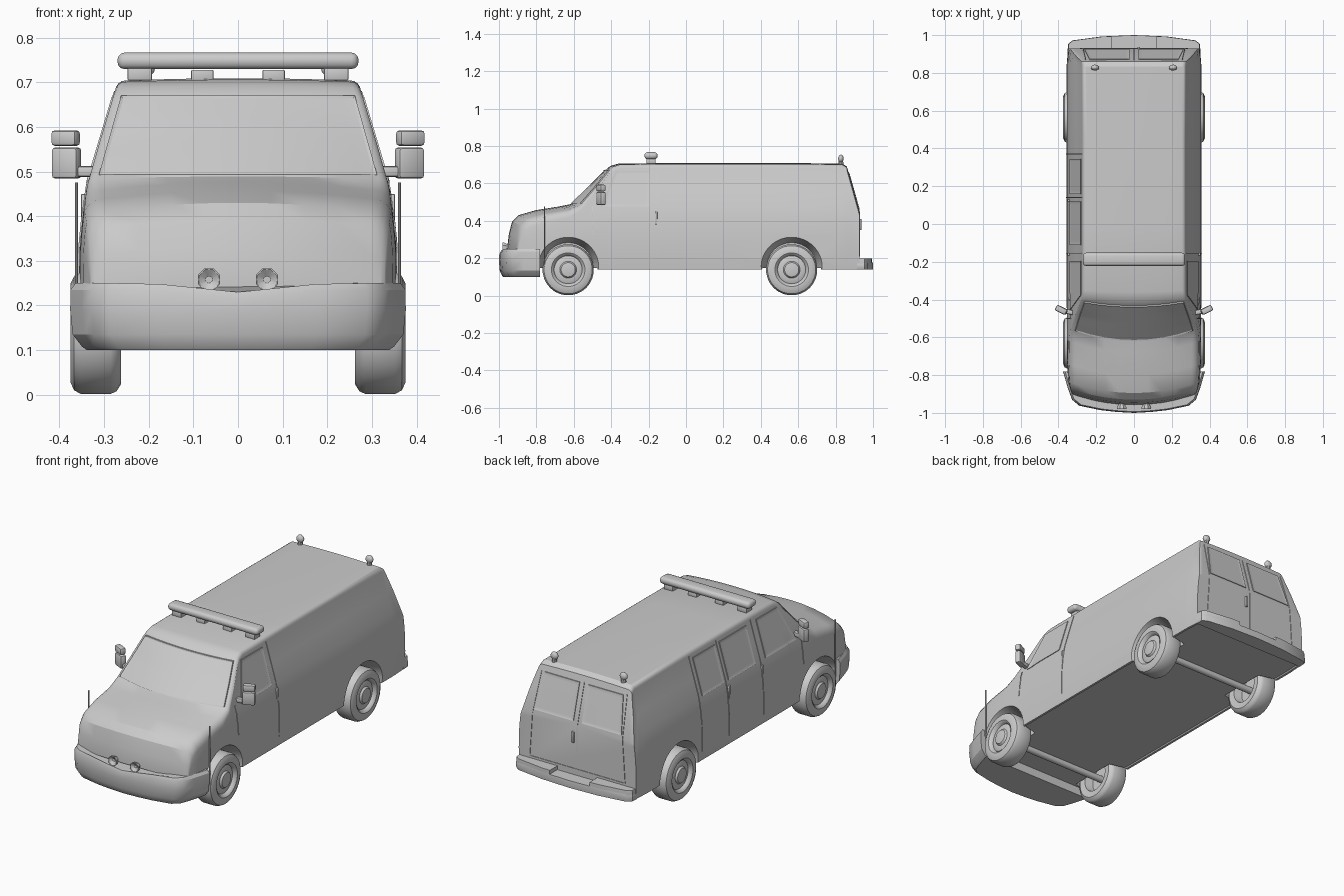
import bpy, bmesh, math
from mathutils import Vector
from mathutils.bvhtree import BVHTree

if "Cube" in bpy.data.objects:
    bpy.data.objects.remove(bpy.data.objects["Cube"])


def finish(name, bm, angle=35, recalc=True):
    if recalc:
        bmesh.ops.recalc_face_normals(bm, faces=bm.faces)
    me = bpy.data.meshes.new(name)
    bm.to_mesh(me)
    bm.free()
    ob = bpy.data.objects.new(name, me)
    bpy.context.collection.objects.link(ob)
    smooth(ob, angle)
    return ob


def smooth(ob, angle=35):
    bpy.ops.object.select_all(action='DESELECT')
    ob.select_set(True)
    bpy.context.view_layer.objects.active = ob
    bpy.ops.object.shade_smooth_by_angle(angle=math.radians(angle))


def loft(bm, rings):
    rows = [[bm.verts.new(p) for p in r] for r in rings]
    n = len(rows[0])
    for a, b in zip(rows, rows[1:]):
        for i in range(n):
            bm.faces.new((a[i], a[(i + 1) % n], b[(i + 1) % n], b[i]))
    bm.faces.new(rows[0])
    bm.faces.new(rows[-1][::-1])


def box(name, c, size, bevel=0.0, rot=0.0, segs=2):
    bm = bmesh.new()
    bmesh.ops.create_cube(bm, size=1)
    bmesh.ops.scale(bm, vec=size, verts=bm.verts)
    if bevel:
        bmesh.ops.bevel(bm, geom=bm.edges[:], offset=bevel, segments=segs, affect='EDGES', profile=0.5)
    ob = finish(name, bm)
    ob.location = c
    ob.rotation_euler.z = rot
    return ob


def lathe(name, prof, c, axis, steps):
    """Spin (distance along axis, radius) pairs; axis is 'x', '-x', 'y', '-y' or 'z'."""
    bm = bmesh.new()
    rings = []
    for d, r in prof:
        ring = []
        for i in range(steps):
            a = 2 * math.pi * (i + 0.5) / steps
            u, v = r * math.cos(a), r * math.sin(a)
            ring.append({'x': (d, u, v), '-x': (-d, u, v), '-y': (u, -d, v), 'z': (u, v, d)}[axis])
        rings.append(ring)
    loft(bm, rings)
    ob = finish(name, bm)
    ob.location = c
    return ob


# Body: cross sections along the length
WIDTH = [(.14, .352), (.2, .357), (.33, .355), (.41, .347), (.47, .338), (.68, .275), (.72, .262)]


def width(z):
    for (z0, w0), (z1, w1) in zip(WIDTH, WIDTH[1:]):
        if z <= z1:
            return w0 + (w1 - w0) * (z - z0) / (z1 - z0)
    return WIDTH[-1][1]


def section(y, top, s, r):
    crown = .018 if y < -.64 else .005
    edge = top - crown
    half = [(0, .146), (.335 * s, .146), (.34 * s, .14)]
    for t in (0, .11, .35, .5, .62, .8, 1):
        z = .14 + t * (edge - r - .14)
        half.append((width(z) * s, z))
    w1 = half[-1][0]
    for a in (22, 45, 68, 90):
        a = math.radians(a)
        half.append((w1 - r * (1 - math.cos(a)), edge - r + r * math.sin(a)))
    xe = half[-1][0]
    half += [(xe * f, edge + crown * (1 - f * f)) for f in (.75, .5, .25, 0)]
    k = .5 * max(0, min(1, (-.3 - y) / .25))
    ring = half + [(-x, z) for x, z in half[-2:0:-1]]
    return [(x, y + k * x * x, z) for x, z in ring]


STATIONS = [(-.957, .25, .92, .03), (-.947, .33, .93, .035), (-.93, .395, .95, .04),
            (-.895, .43, .975, .045), (-.8, .457, .995, .045), (-.68, .476, 1, .04),
            (-.615, .489, 1, .025), (-.52, .583, 1, .023), (-.43, .672, 1, .022),
            (-.405, .693, 1, .022), (-.36, .706, 1, .022), (0, .709, 1, .022),
            (.45, .709, 1, .022), (.835, .706, 1, .022), (.86, .69, .995, .024),
            (.89, .585, .99, .026), (.928, .45, .985, .03)]
bm = bmesh.new()
loft(bm, [section(*s) for s in STATIONS])
bmesh.ops.recalc_face_normals(bm, faces=bm.faces)
surface = BVHTree.FromBMesh(bm)
body = finish("van_body", bm)

# Wheel arches: tapered wells cut into the body
WHEEL_Y = (-.63, .565)
for y in WHEEL_Y:
    for axis in ('x', '-x'):
        cut = lathe("arch_cutter", [(.25, .135), (.345, .16), (.36, .166), (.45, .166)], (0, y, .148), axis, 40)
        cut.hide_render = True
        mod = body.modifiers.new("arch", 'BOOLEAN')
        mod.operation, mod.solver, mod.object = 'DIFFERENCE', 'EXACT', cut
        bpy.context.view_layer.objects.active = body
        bpy.ops.object.modifier_apply(modifier="arch")
        bpy.data.objects.remove(cut)
smooth(body, 29)


# Panels projected onto the body: glass with a raised frame, and door seams
def panel(name, quad, view, lift=.004, frame=.006, n=12):
    d = {'right': (-1, 0, 0), 'left': (1, 0, 0), 'back': (0, -1, 0), 'front': (0, 1, 0)}[view]
    d = Vector(d)
    q = [Vector(p) for p in quad]
    bm = bmesh.new()
    grid = []
    for j in range(n + 1):
        row = []
        for i in range(n + 1):
            u, v = i / n, j / n
            p = q[0].lerp(q[1], u).lerp(q[3].lerp(q[2], u), v)
            o = Vector((0, p.x, p.y)) if d.x else Vector((p.x, 0, p.y))
            hit = surface.ray_cast(o - d * 3, d)[0]
            row.append(bm.verts.new((hit if hit else o) - d * lift))
        grid.append(row)
    faces = [bm.faces.new((grid[j][i], grid[j][i + 1], grid[j + 1][i + 1], grid[j + 1][i]))
             for j in range(n) for i in range(n)]
    bm.normal_update()
    if faces[n].normal.dot(d) > 0:
        bmesh.ops.reverse_faces(bm, faces=faces)
    rim = [e for e in bm.edges if e.is_boundary]
    ext = bmesh.ops.extrude_edge_only(bm, edges=rim)['geom']
    bmesh.ops.translate(bm, vec=d * lift * 1.6, verts=[g for g in ext if isinstance(g, bmesh.types.BMVert)])
    if frame:
        bm.normal_update()
        bmesh.ops.inset_region(bm, faces=faces, thickness=frame, depth=-lift * .4)
    finish(name, bm, 25, False)


def seam(name, a, b, view):
    (u0, v0), (u1, v1), h = a, b, .002
    du, dv = (h, 0) if abs(v1 - v0) > abs(u1 - u0) else (0, -h)
    panel(name, [(u0 - du, v0 - dv), (u0 + du, v0 + dv), (u1 + du, v1 + dv), (u1 - du, v1 - dv)],
          view, .003, 0, 16)


panel("windshield", [(-.312, .492), (.312, .492), (.262, .67), (-.262, .67)], 'front', .008, n=16)
for view in ('right', 'left'):
    panel("front_door_window", [(-.455, .475), (-.195, .475), (-.195, .667), (-.375, .667)], view)
    seam("front_door_rear_seam", (-.155, .19), (-.155, .68), view)
    seam("front_door_front_seam", (-.5, .33), (-.5, .48), view)
for y0, y1 in ((-.11, .12), (.16, .345)):
    panel("side_door_window", [(y0, .475), (y1, .475), (y1, .667), (y0, .667)], 'left')
for y in (.14, .37):
    seam("side_door_seam", (y, .19), (y, .68), 'left')
for s in (1, -1):
    panel("rear_door_window", [(s * .025, .465), (s * .262, .465), (s * .235, .655), (s * .025, .655)], 'back')
    seam("rear_door_side_seam", (s * .285, .21), (s * .255, .66), 'back')
seam("rear_door_centre_seam", (0, .21), (0, .66), 'back')
seam("rear_door_bottom_seam", (-.285, .21), (.285, .21), 'back')

# Door handles
for x, y in ((.345, -.16), (-.345, -.16), (-.345, .125)):
    box("door_handle", (x, y, .415), (.014, .014, .07), .004)
box("rear_door_handle", (.025, .93, .38), (.014, .016, .06), .004)


# Bumpers: plan outlines stacked by height, the top edge dipping at the middle
def bumper(name, plan, levels, pivot, mirror=True, dip=0):
    if mirror:
        plan = plan + [(-x, y) for x, y in reversed(plan) if x > 0]
    top = levels[-1][0]
    bm = bmesh.new()
    loft(bm, [[(x * s, pivot + (y - pivot) * s,
                z - (dip * max(0, 1 - abs(x) / .2) if z > top - .03 else 0)) for x, y in plan]
              for z, s in levels])
    return finish(name, bm, 30)


bumper("front_bumper", [(0, -1), (.09, -.995), (.18, -.985), (.29, -.962), (.328, -.93), (.35, -.87), (.376, -.78)],
       [(.1, .9), (.108, .93), (.135, .985), (.19, 1), (.235, .997), (.25, .97)], -.78, dip=.02)
bumper("rear_bumper", [(0, 1), (.17, .993), (.325, .972), (.348, .955), (.35, .915)],
       [(.138, .99), (.145, 1), (.17, 1), (.177, .99)], .915)
for s in (1, -1):
    bumper("rear_bumper_step", [(s * .12, .994), (s * .17, .992), (s * .325, .971), (s * .347, .954),
                                (s * .349, .915), (s * .12, .915)],
           [(.165, 1), (.192, 1), (.198, .995)], .915, False)

# Wheels and axles
TYRE = [(.31, .0), (.31, .07), (.266, .08), (.262, .115), (.272, .131), (.285, .137), (.352, .137),
        (.367, .129), (.375, .112), (.375, .09), (.368, .08), (.356, .075), (.362, .058),
        (.362, .045), (.372, .038), (.375, .02), (.375, 0.001)]
for y in WHEEL_Y:
    for axis in ('x', '-x'):
        lathe("wheel", TYRE, (0, y, .138), axis, 28)
    lathe("axle", [(-.32, .018), (.32, .018)], (0, y, .136), 'x', 12)

# Roof light bar with feet
box("light_bar", (0, -.187, .748), (.54, .07, .037), .016, 0, 3)
for s in (1, -1):
    box("light_bar_outer_foot", (s * .22, -.187, .718), (.055, .05, .028), .003)
    box("light_bar_inner_foot", (s * .08, -.187, .715), (.05, .04, .026), .003)

    # Rear roof beacons
    lathe("rear_beacon", [(-.022, .001), (-.019, .01), (-.01, .019), (0, .022), (.01, .019), (.019, .01), (.022, .001)],
          (s * .207, .828, .732), 'z', 16).scale.y = .7
    lathe("beacon_stalk", [(-.02, .014), (.02, .012)], (s * .207, .828, .708), 'z', 10)

    # Door mirrors
    box("mirror_lower", (s * .384, -.455, .519), (.064, .032, .07), .008, s * .45)
    box("mirror_upper", (s * .386, -.455, .575), (.062, .032, .035), .008, s * .45)
    box("mirror_arm", (s * .345, -.465, .5), (.06, .025, .024), .006, s * .2)

    # Corner marker rods
    lathe("marker_rod", [(0, .0035), (.335, .0035)], (s * .362, -.757, .14), 'z', 8)

    # Eight-sided siren horns above the bumper
    lathe("siren_horn", [(0, .012), (.012, .016), (.032, .027), (.04, .027), (.04, .024), (.028, .008), (.028, .001)],
          (s * .065, -.94, .258), '-y', 8)
